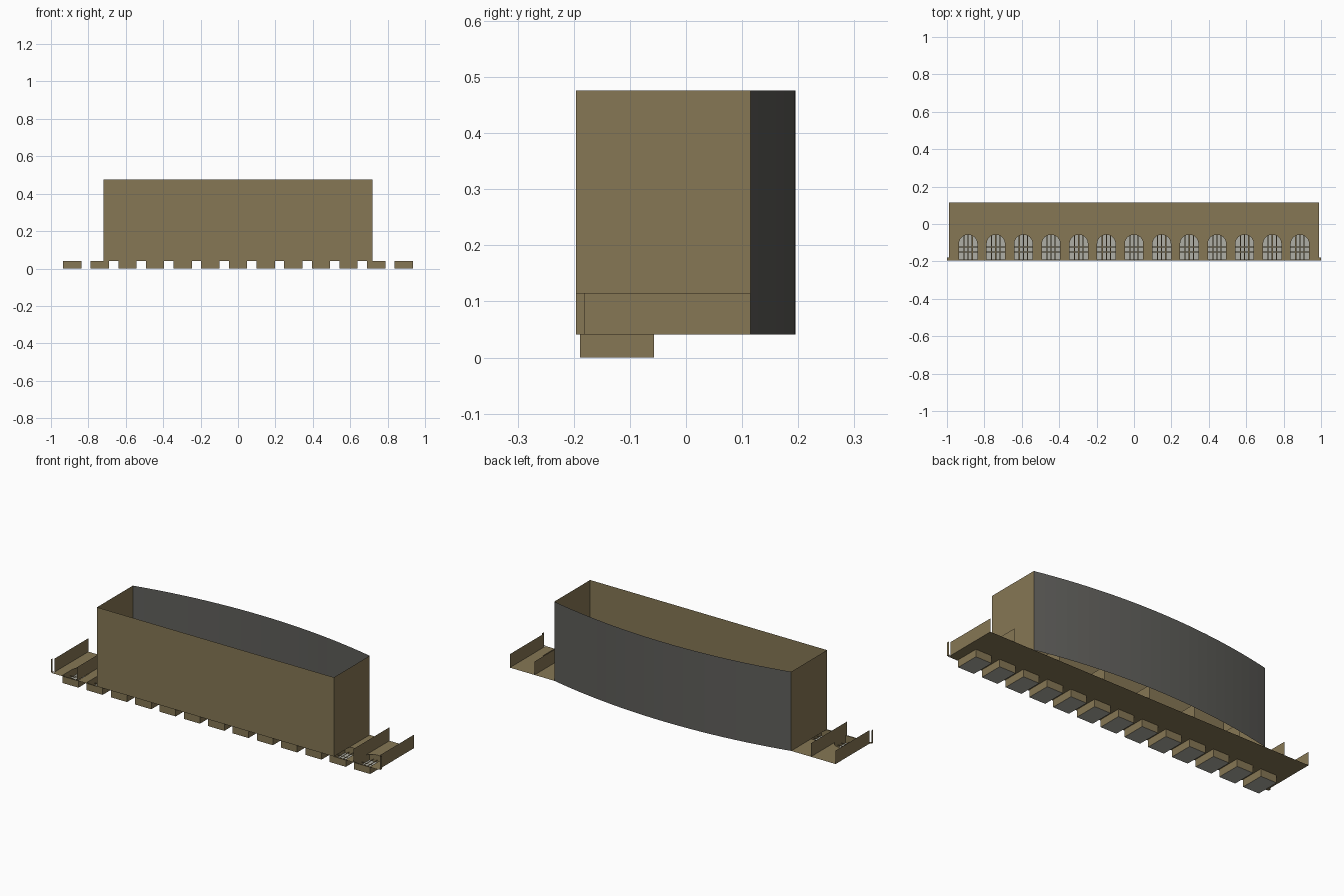
import bpy, bmesh, math

if "Cube" in bpy.data.objects:
    bpy.data.objects.remove(bpy.data.objects["Cube"])


def material(name, rgb):
    m = bpy.data.materials.new(name)
    m.diffuse_color = (*rgb, 1)
    m.use_nodes = True
    m.node_tree.nodes["Principled BSDF"].inputs["Base Color"].default_value = m.diffuse_color
    return m


tan = material("sandstone", (0.24, 0.185, 0.09))
grey = material("dark_grey", (0.115, 0.113, 0.104))
pale = material("pale_glass", (0.43, 0.43, 0.38))


def make(name, polys, mat):
    """One object from a list of polygons given as point lists."""
    bm = bmesh.new()
    for p in polys:
        bm.faces.new([bm.verts.new(c) for c in p])
    bmesh.ops.remove_doubles(bm, verts=bm.verts, dist=1e-5)
    me = bpy.data.meshes.new(name)
    bm.to_mesh(me)
    bm.free()
    me.materials.append(mat)
    ob = bpy.data.objects.new(name, me)
    bpy.context.collection.objects.link(ob)
    return ob


def upright(x0, y0, x1, y1, z0, z1):
    """Thin vertical panel between two plan points."""
    return [(x0, y0, z0), (x1, y1, z0), (x1, y1, z1), (x0, y0, z1)]


def flat(x0, x1, y0, y1, z):
    return [(x0, y0, z), (x1, y0, z), (x1, y1, z), (x0, y1, z)]


FRONT, BACK, BASE, TOP = -0.196, 0.115, 0.041, 0.476
HALF, END, LOW = 0.72, 0.99, 0.115
WIN_Y0, WIN_Y1, WIN_W, PITCH = -0.189, -0.057, 0.049, 0.1478
centres = [(i - 6) * PITCH for i in range(13)]
SPRING = WIN_Y1 - WIN_W

# Floor plate with thirteen arched openings, two halves per bay
plate = []
for i, c in enumerate(centres):
    left = -END if i == 0 else c - PITCH / 2
    right = END if i == 12 else c + PITCH / 2
    for side, edge in ((-1, left), (1, right)):
        arch = [(c + side * WIN_W * math.cos(a), SPRING + WIN_W * math.sin(a))
                for a in (math.pi / 2 * k / 6 for k in range(7))]
        pts = [(edge, FRONT), (c, FRONT), (c, WIN_Y0), (c + side * WIN_W, WIN_Y0)]
        pts += arch + [(c, BACK), (edge, BACK)]
        if side > 0:
            pts.reverse()
        plate.append([(x, y, BASE) for x, y in pts])
make("arcade_plate", plate, tan)

# Window boxes, panes and glazing bars
boxes, panes, bars = [], [], []
for c in centres:
    a, b = c - WIN_W, c + WIN_W
    for p, q in (((a, WIN_Y0), (b, WIN_Y0)), ((b, WIN_Y0), (b, WIN_Y1)),
                 ((b, WIN_Y1), (a, WIN_Y1)), ((a, WIN_Y1), (a, WIN_Y0))):
        boxes.append(upright(*p, *q, 0, BASE))
    panes.append(flat(a, b, WIN_Y0, WIN_Y1, 0))
    for dx in (-0.022, 0, 0.022):
        bars.append(flat(c + dx - 0.003, c + dx + 0.003, WIN_Y0, WIN_Y1, 0.012))
    for y in (-0.15, -0.122):
        bars.append(flat(a, b, y - 0.0025, y + 0.0025, 0.014))
make("window_boxes", boxes, tan)
make("window_panes", panes, pale)
make("glazing_bars", bars, tan)

# Tall hall: front and side walls
make("hall_walls", [upright(-HALF, FRONT, HALF, FRONT, BASE, TOP),
                    upright(HALF, FRONT, HALF, BACK, BASE, TOP),
                    upright(-HALF, BACK, -HALF, FRONT, BASE, TOP)], tan)

# Bowed rear wall on a circular arc
BOW = 0.08
R = (HALF ** 2 + BOW ** 2) / (2 * BOW)
t = math.asin(HALF / R)
N = 24
arc = [(R * math.sin(t - 2 * t * k / N),
        BACK + BOW - R + R * math.cos(t - 2 * t * k / N)) for k in range(N + 1)]
rear = make("bowed_rear_wall", [upright(*arc[k], *arc[k + 1], BASE, TOP) for k in range(N)], grey)

# Low end walls, cross walls and small plinth ends
low, plinth = [], []
for s in (-1, 1):
    low.append(upright(s * END, -0.18, s * END, BACK, BASE, LOW))
    low.append(upright(s * 0.84, FRONT, s * 0.84, BACK, BASE, LOW))
    plinth.append(upright(s, FRONT, s, -0.18, BASE, LOW))
    plinth.append(flat(min(s * END, s), max(s * END, s), FRONT, -0.18, BASE + 0.002))
for x in (-0.56, -0.28, 0, 0.28, 0.56):
    low.append(upright(x, FRONT, x, BACK, BASE, LOW))
make("low_walls", low, tan)
make("plinth_ends", plinth, tan)
